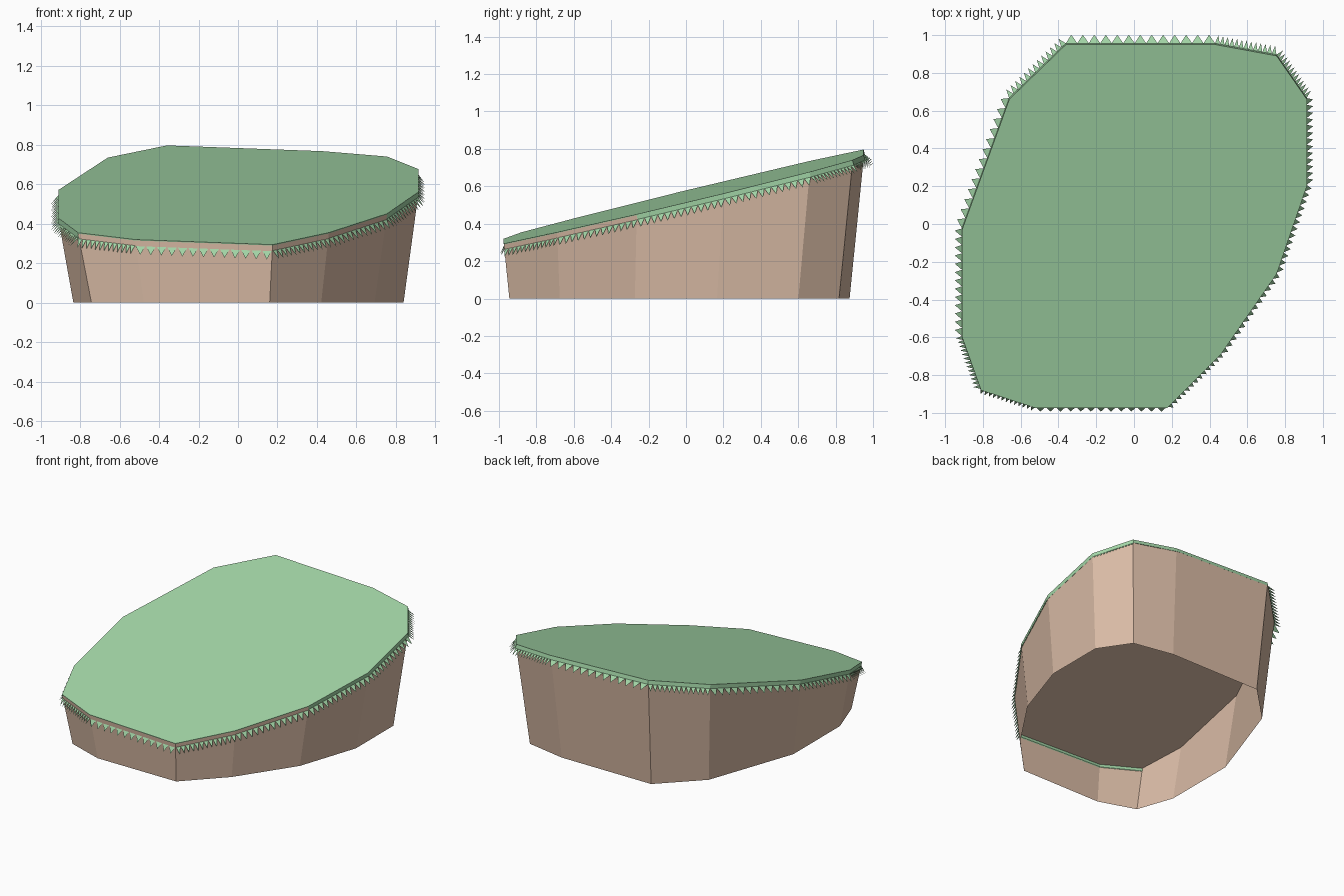
import bpy
from mathutils import Vector

if "Cube" in bpy.data.objects:
    bpy.data.objects.remove(bpy.data.objects["Cube"])

# Plan outline of the sloping top, counter-clockwise
OUTLINE = [(-0.36, 0.95), (-0.66, 0.66), (-0.91, -0.03), (-0.91, -0.60),
           (-0.81, -0.88), (-0.52, -0.975), (0.175, -0.975), (0.46, -0.69),
           (0.755, -0.265), (0.915, 0.20), (0.915, 0.66), (0.755, 0.89), (0.43, 0.95)]
TEETH = 13                                   # grass blades per outline edge
UP = Vector((0.037, -0.251, 1)).normalized()  # normal of the sloping top


def on_slope(x, y):
    return Vector((x, y, 0.545 + 0.251 * y - 0.037 * x))


def make(name, verts, faces, color):
    mesh = bpy.data.meshes.new(name)
    mesh.from_pydata([tuple(v) for v in verts], [], faces)
    mat = bpy.data.materials.new(name)
    mat.diffuse_color = (*color, 1)
    mat.use_nodes = True
    mat.node_tree.nodes["Principled BSDF"].inputs["Base Color"].default_value = mat.diffuse_color
    mesh.materials.append(mat)
    obj = bpy.data.objects.new(name, mesh)
    bpy.context.collection.objects.link(obj)
    return obj


n = len(OUTLINE)
top = [on_slope(*p) for p in OUTLINE]

# Earth wall: tapered, open below, closed by a lid under the grass
base = [Vector((0.917 * x, 0.945 * y - 0.023, 0)) for x, y in OUTLINE]
lid = [v - UP * 0.005 for v in top]
walls = [(i, (i + 1) % n, n + (i + 1) % n, n + i) for i in range(n)]
make("earth_wall", base + lid, walls + [tuple(range(n, 2 * n))], (0.70, 0.50, 0.38))

# Grass: top face, hanging band and a row of pointed blades
verts = list(top)
faces = [tuple(range(n))]
for i in range(n):
    a, b = top[i], top[(i + 1) % n]
    out = (b - a).cross(UP).normalized()
    for k in range(TEETH):
        p, q = a.lerp(b, k / TEETH), a.lerp(b, (k + 1) / TEETH)
        s = len(verts)
        tip = (p + q) / 2 + out * 0.036 - UP * 0.07
        verts += [p, q, q - UP * 0.028, p - UP * 0.028, tip]
        faces += [(s + 3, s + 2, s + 1, s), (s + 4, s + 2, s + 3)]
make("grass_top", verts, faces, (0.36, 0.66, 0.38))
